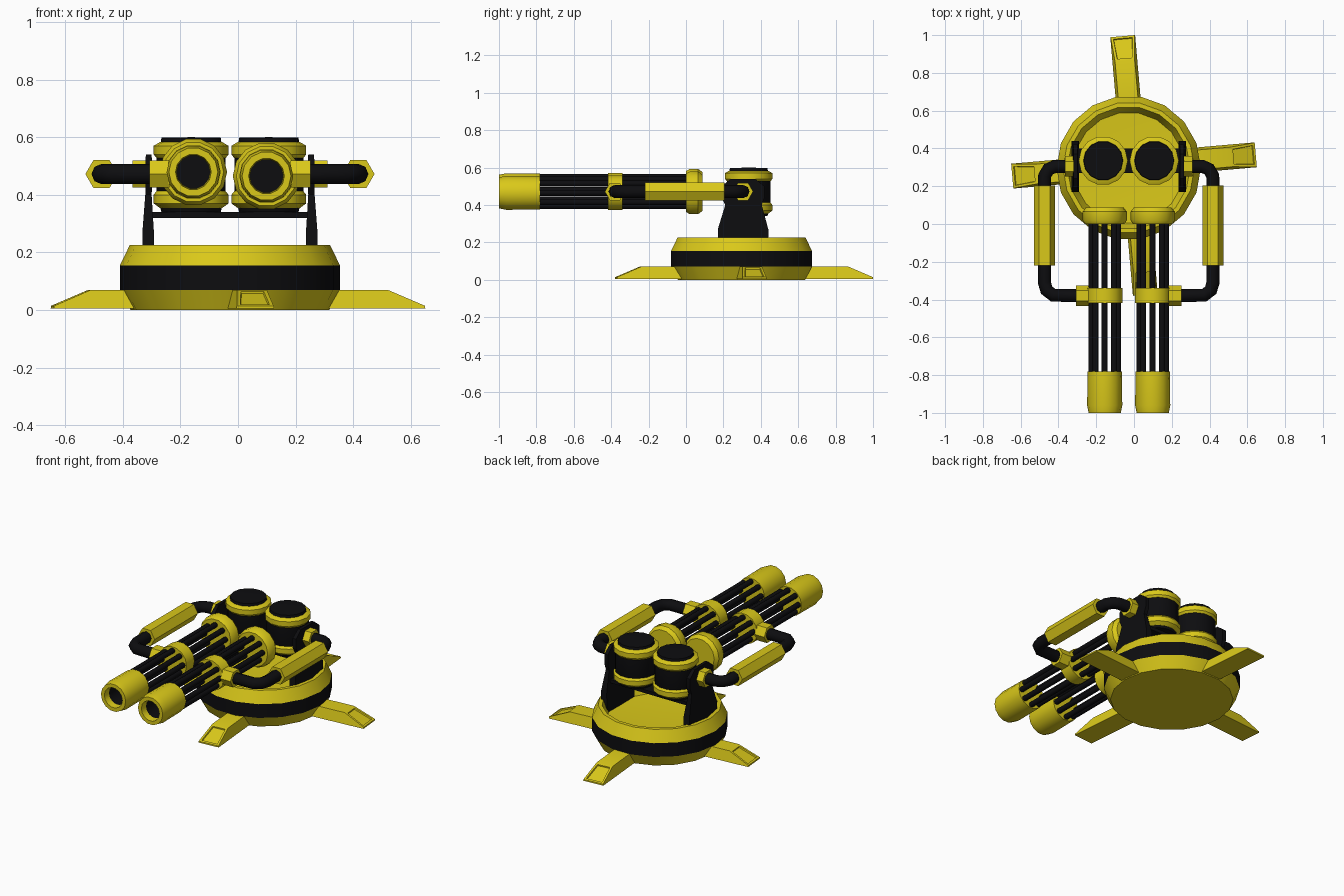
import bpy, bmesh
from math import radians, cos, sin, pi
from mathutils import Matrix, Vector

if "Cube" in bpy.data.objects:
    bpy.data.objects.remove(bpy.data.objects["Cube"])


def material(name, color):
    m = bpy.data.materials.new(name)
    m.diffuse_color = color
    m.use_nodes = True
    m.node_tree.nodes["Principled BSDF"].inputs["Base Color"].default_value = m.diffuse_color
    return m


YELLOW = material("yellow_paint", (0.70, 0.58, 0.01, 1))
BLACK = material("black_metal", (0.004, 0.004, 0.005, 1))
AXIS = {"Z": Matrix(), "Y": Matrix.Rotation(-pi / 2, 4, "X"), "X": Matrix.Rotation(pi / 2, 4, "Y")}
CX = -0.028  # symmetry plane of the turret


def finish(name, bm, mat, angle=35):
    bmesh.ops.recalc_face_normals(bm, faces=bm.faces)
    me = bpy.data.meshes.new(name)
    for f in bm.faces:
        f.smooth = True
    bm.to_mesh(me)
    bm.free()
    me.set_sharp_from_angle(angle=radians(angle))
    me.materials.append(mat)
    ob = bpy.data.objects.new(name, me)
    bpy.context.collection.objects.link(ob)
    return ob


def lathe(name, profile, mat, center, axis="Z", sides=16, turn=0.0, angle=35):
    """Revolve (radius, height) points about an axis through center."""
    bm = bmesh.new()
    rings = []
    for r, h in profile:
        if r == 0:
            rings.append([bm.verts.new((0, 0, h))])
        else:
            rings.append([bm.verts.new((r * cos(2 * pi * i / sides + turn),
                                        r * sin(2 * pi * i / sides + turn), h)) for i in range(sides)])
    for a, b in zip(rings, rings[1:]):
        for i in range(sides):
            j = (i + 1) % sides
            vs = [a[i % len(a)], a[j % len(a)], b[j % len(b)], b[i % len(b)]]
            bm.faces.new(list(dict.fromkeys(vs)))
    bm.transform(Matrix.Translation(center) @ AXIS[axis])
    return finish(name, bm, mat, angle)


def rod(name, r, h0, h1, mat, center, axis, sides=8, turn=0.0, angle=50):
    return lathe(name, [(0, h0), (r, h0), (r, h1), (0, h1)], mat, center, axis, sides, turn, angle)


def prism(name, sections, mat):
    """Loft between equal-length point loops and cap both ends."""
    bm = bmesh.new()
    loops = [[bm.verts.new(p) for p in s] for s in sections]
    n = len(loops[0])
    for a, b in zip(loops, loops[1:]):
        for i in range(n):
            j = (i + 1) % n
            bm.faces.new([a[i], a[j], b[j], b[i]])
    bm.faces.new(loops[0])
    bm.faces.new(loops[-1])
    return finish(name, bm, mat, 25)


def tube(name, pts, r, mat):
    cu = bpy.data.curves.new(name, "CURVE")
    cu.dimensions = "3D"
    cu.bevel_depth, cu.bevel_resolution, cu.use_fill_caps = r, 2, True
    sp = cu.splines.new("POLY")
    sp.points.add(len(pts) - 1)
    for p, co in zip(sp.points, pts):
        p.co = (*co, 1)
    cu.materials.append(mat)
    ob = bpy.data.objects.new(name, cu)
    bpy.context.collection.objects.link(ob)
    bpy.ops.object.select_all(action="DESELECT")
    ob.select_set(True)
    bpy.context.view_layer.objects.active = ob
    bpy.ops.object.convert(target="MESH")


# Round base: lower skirt, black band, hollow upper rim
base = (CX, 0.297, 0)
lathe("base_skirt", [(0, 0), (0.345, 0), (0.382, 0.07)], YELLOW, base, sides=18)
lathe("base_band", [(0.382, 0.07), (0.382, 0.155)], BLACK, base, sides=18)
lathe("base_rim", [(0.382, 0.155), (0.348, 0.225), (0.325, 0.225), (0.295, 0.15), (0, 0.135)],
      YELLOW, base, sides=18, angle=60)

# Four splayed feet with a recess in the sloping toe
for k, length in enumerate((0.647, 0.687, 0.647, 0.687)):
    bm = bmesh.new()
    side = [(0.30, 0.005, 0.066), (length, 0.005, 0.066), (length, 0.014, 0.064),
            (length - 0.13, 0.07, 0.052), (0.30, 0.07, 0.052)]
    a = [bm.verts.new((x, -w, z)) for x, z, w in side]
    b = [bm.verts.new((x, w, z)) for x, z, w in side]
    for i in range(5):
        j = (i + 1) % 5
        f = bm.faces.new([a[i], a[j], b[j], b[i]])
        if i == 2:
            toe = f
    bm.faces.new(a)
    bm.faces.new(b)
    bmesh.ops.recalc_face_normals(bm, faces=bm.faces)
    bmesh.ops.inset_region(bm, faces=[toe], thickness=0.018)
    bmesh.ops.inset_region(bm, faces=[toe], thickness=0.003, depth=-0.008)
    bm.transform(Matrix.Translation((0, 0.31, 0)) @ Matrix.Rotation(radians(5 + 90 * k), 4, "Z"))
    finish(f"foot_{k + 1}", bm, YELLOW, 25)

# Cross bar joining the two upright brackets
prism("bracket_crossbar", [[(x, 0.27, 0.32), (x, 0.40, 0.32), (x, 0.40, 0.34), (x, 0.27, 0.34)]
                           for x in (CX - 0.28, CX + 0.28)], BLACK)

for s, tag, gz in ((-1, "left", 0.479), (1, "right", 0.465)):
    def X(d):
        return CX + s * d

    # Upright bracket: thick foot tapering to a thin ear
    levels = [(0.13, 0.17, 0.44, 0.262, 0.304), (0.27, 0.17, 0.44, 0.264, 0.304),
              (0.40, 0.21, 0.405, 0.272, 0.294), (0.44, 0.19, 0.42, 0.270, 0.294),
              (0.50, 0.19, 0.42, 0.270, 0.294), (0.54, 0.24, 0.37, 0.272, 0.292)]
    prism(f"bracket_{tag}", [[(X(d0), y0, z), (X(d1), y0, z), (X(d1), y1, z), (X(d0), y1, z)]
                             for z, y0, y1, d0, d1 in levels], BLACK)

    # Ammunition drum: black core with two yellow hoops
    c = (X(0.135), 0.335, 0)
    lathe(f"drum_core_{tag}", [(0, 0.34), (0.103, 0.34), (0.108, 0.36), (0.120, 0.38), (0.120, 0.56),
                               (0.106, 0.578), (0.103, 0.598), (0, 0.60)], BLACK, c, sides=14)
    for n, z0, z1, z2, z3 in (("upper", 0.525, 0.54, 0.57, 0.583), ("lower", 0.415, 0.40, 0.37, 0.354)):
        lathe(f"drum_hoop_{n}_{tag}", [(0.118, z0), (0.130, z1), (0.130, z2), (0.108, z3), (0.095, z3)],
              YELLOW, c, sides=14)

    # Rotary gun: breech disc, barrels, clamp and hollow muzzle
    g = (X(0.127), 0, gz)
    lathe(f"breech_{tag}", [(0, 0), (0.105, 0), (0.117, 0.02), (0.117, 0.065), (0.10, 0.087), (0, 0.087)],
          YELLOW, g, "Y", 14)
    rod(f"barrel_clamp_{tag}", 0.095, -0.418, -0.34, YELLOW, g, "Y", 14)
    lathe(f"muzzle_{tag}", [(0, -0.78), (0.091, -0.78), (0.093, -0.96), (0.085, -1.0), (0.062, -1.0),
                            (0.058, -0.96)], YELLOW, g, "Y", 14)
    lathe(f"muzzle_bore_{tag}", [(0.058, -0.96), (0.058, -0.85), (0, -0.85)], BLACK, g, "Y", 14)
    for i in range(8):
        t = i * pi / 4
        rod(f"barrel_{i + 1}_{tag}", 0.016, -0.79, 0.01, BLACK,
            (g[0] + 0.071 * cos(t), 0, gz + 0.071 * sin(t)), "Y")

    # Side arm: bent black pipe, hexagonal yellow sleeve, hexagonal end nuts
    z = 0.472
    tube(f"arm_pipe_{tag}", [(X(0.27), 0.305, z), (X(0.39), 0.305, z), (X(0.425), 0.29, z), (X(0.445), 0.255, z),
                             (X(0.446), 0.20, z), (X(0.446), -0.31, z), (X(0.435), -0.35, z),
                             (X(0.40), -0.377, z), (X(0.25), -0.38, z)], 0.035, BLACK)
    rod(f"arm_sleeve_{tag}", 0.056, -0.22, 0.205, YELLOW, (X(0.446), 0, z), "Y", 6, 0, 30)
    for n, y, d0, d1 in (("rear", 0.305, 0.292, 0.338), ("front", -0.38, 0.21, 0.28)):
        h = sorted((s * d0, s * d1))
        rod(f"arm_nut_{n}_{tag}", 0.054, h[0], h[1], YELLOW, (CX, y, z), "X", 6, pi / 2, 30)
